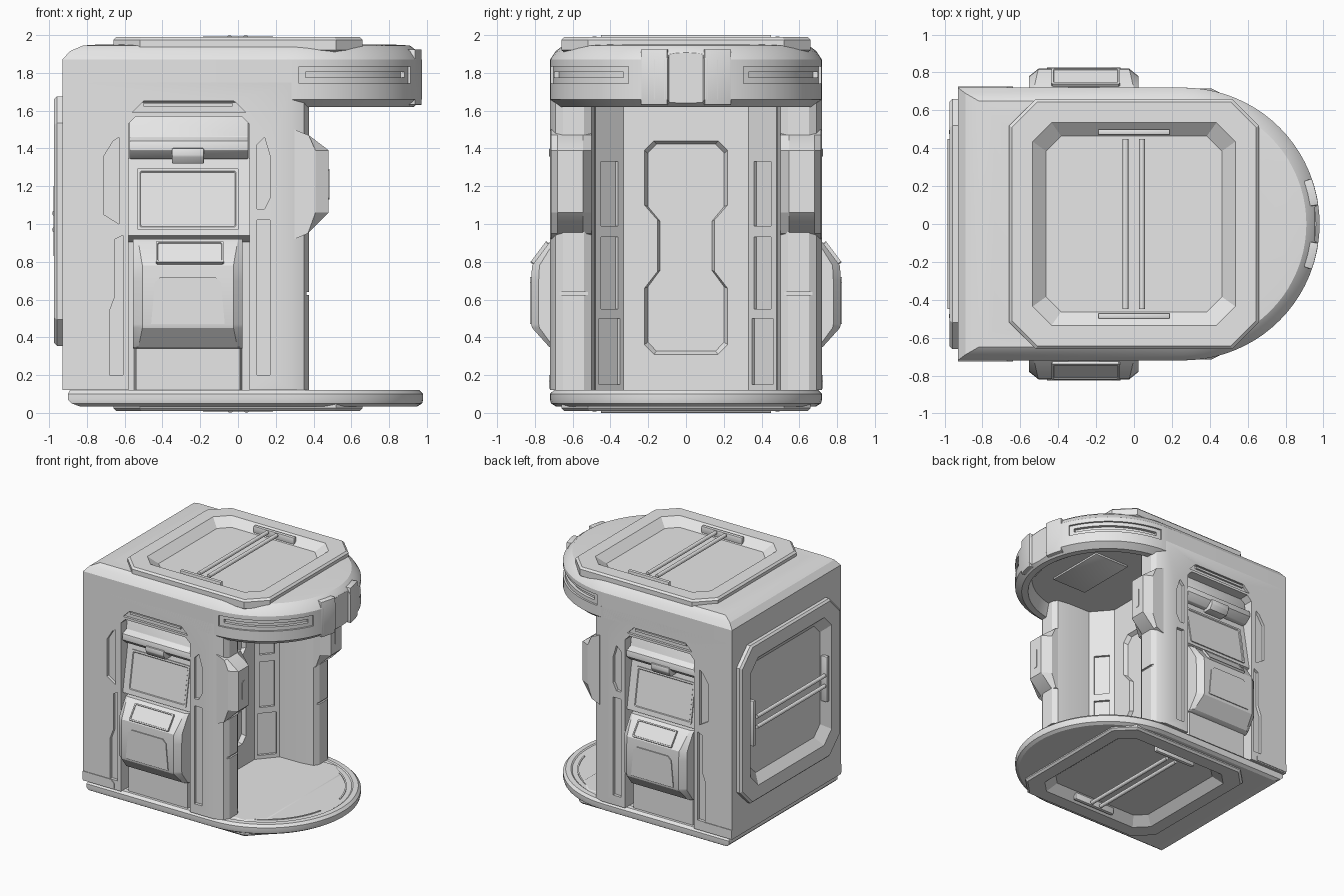
import bpy, bmesh, math
from mathutils import Matrix, Vector

if "Cube" in bpy.data.objects:
    bpy.data.objects.remove(bpy.data.objects["Cube"])

GREY = bpy.data.materials.new("light_grey")
GREY.diffuse_color = (0.8, 0.8, 0.8, 1)
GREY.use_nodes = True
GREY.node_tree.nodes["Principled BSDF"].inputs["Base Color"].default_value = GREY.diffuse_color


def prism(pts, axis, a, b):
    """Two rings: a 2D outline swept along one axis from a to b."""
    put = {'x': lambda u, v, w: (w, u, v),
           'y': lambda u, v, w: (u, w, v),
           'z': lambda u, v, w: (u, v, w)}[axis]
    return [[put(u, v, w) for u, v in pts] for w in (a, b)]


def box(x0, x1, y0, y1, z0, z1):
    return prism([(x0, y0), (x1, y0), (x1, y1), (x0, y1)], 'z', z0, z1)


def octagon(x0, x1, y0, y1, c):
    return [(x0 + c, y0), (x1 - c, y0), (x1, y0 + c), (x1, y1 - c),
            (x1 - c, y1), (x0 + c, y1), (x0, y1 - c), (x0, y0 + c)]


def arc(r, a0, a1, n=12):
    """Points on the booth's round end."""
    return [(0.26 + r * math.cos(math.radians(a0 + (a1 - a0) * i / n)),
             r * math.sin(math.radians(a0 + (a1 - a0) * i / n))) for i in range(n + 1)]


def arc_block(r0, r1, a0, a1, z0, z1):
    return prism(arc(r0, a0, a1) + arc(r1, a1, a0), 'z', z0, z1)


def d_ring(x0, inset, z):
    """D-shaped outline: straight back, round front."""
    r = 0.72 - inset
    return [(x, y, z) for x, y in [(x0, -r)] + arc(r, -90, 90, 40) + [(x0, r)]]


def make(name, lofts, mirror=False, bevel=0, matrix=None):
    bm = bmesh.new()
    for rings in lofts:
        vr = [[bm.verts.new(p) for p in ring] for ring in rings]
        n = len(vr[0])
        for lo, hi in zip(vr, vr[1:]):
            for i in range(n):
                j = (i + 1) % n
                bm.faces.new((lo[i], lo[j], hi[j], hi[i]))
        bm.faces.new(vr[0][::-1])
        bm.faces.new(vr[-1])
    bm.normal_update()
    bmesh.ops.recalc_face_normals(bm, faces=bm.faces[:])
    if bevel:
        bmesh.ops.bevel(bm, geom=bm.edges[:], offset=bevel, segments=2,
                        profile=0.5, affect='EDGES', clamp_overlap=True)
    if matrix:
        bm.transform(matrix)
    if mirror:
        dup = bmesh.ops.duplicate(bm, geom=bm.verts[:] + bm.edges[:] + bm.faces[:])['geom']
        for v in dup:
            if isinstance(v, bmesh.types.BMVert):
                v.co.y = -v.co.y
        bmesh.ops.reverse_faces(bm, faces=[f for f in dup if isinstance(f, bmesh.types.BMFace)])
    bm.normal_update()
    me = bpy.data.meshes.new(name)
    bm.to_mesh(me)
    bm.free()
    me.materials.append(GREY)
    ob = bpy.data.objects.new(name, me)
    bpy.context.collection.objects.link(ob)
    return ob


def cut(ob, lofts, mirror=False, matrix=None):
    cutter = make("cutter", lofts, mirror, 0, matrix)
    mod = ob.modifiers.new("cut", 'BOOLEAN')
    mod.operation, mod.solver, mod.object = 'DIFFERENCE', 'EXACT', cutter
    bpy.context.view_layer.update()
    me = bpy.data.meshes.new_from_object(
        ob.evaluated_get(bpy.context.evaluated_depsgraph_get()))
    ob.modifiers.clear()
    ob.data = me
    bpy.data.objects.remove(cutter)


# Main body with the standing alcove in its plan
half = [(-0.08, 0.33), (0.05, 0.48), (0.25, 0.483), (0.35, 0.50), (0.375, 0.54), (0.375, 0.65),
        (0.35, 0.69), (0.28, 0.72), (-0.93, 0.72)]
plan = half + [(x, -y) for x, y in reversed(half)]
body = make("booth_body", [prism(plan, 'z', 0.12, 1.75)])

# Console niches on both long sides
niche = [(-0.58, 0.05), (0.06, 0.05), (0.06, 1.53), (0.02, 1.57), (-0.54, 1.57), (-0.58, 1.53)]
cut(body, [prism(niche, 'y', -0.80, -0.60)], True)

# Recessed side trims, dent above the niche and column seams
trims = [
    [(-0.71, 1.05), (-0.63, 1.00), (-0.63, 1.46), (-0.66, 1.44), (-0.71, 1.36)],
    [(-0.68, 0.20), (-0.61, 0.20), (-0.61, 0.94), (-0.65, 0.92), (-0.65, 0.62), (-0.68, 0.54)],
    [(0.10, 0.20), (0.17, 0.20), (0.17, 1.02), (0.10, 1.02)],
    [(0.10, 1.08), (0.14, 1.08), (0.17, 1.14), (0.17, 1.36), (0.14, 1.46), (0.10, 1.42)],
]
cut(body, [prism(t, 'y', -0.80, -0.695) for t in trims]
    + [prism([(-0.56, 1.59), (0.04, 1.59), (-0.02, 1.65), (-0.50, 1.65)], 'y', -0.80, -0.70),
       box(0.362, 0.45, -0.80, -0.47, 0.625, 0.64)], True)

# Alcove: hourglass back panel and slanted wall recesses
glass = [(0.17, 0.31), (0.22, 0.36), (0.22, 0.66), (0.15, 0.75), (0.15, 1.02),
         (0.22, 1.10), (0.22, 1.39), (0.17, 1.44)]
glass += [(-y, z) for y, z in reversed(glass)]
inner = [(y * 0.92, 0.875 + (z - 0.875) * 0.97) for y, z in glass]
cut(body, [[[(-0.11, y, z) for y, z in inner], [(-0.08, y, z) for y, z in glass],
            [(0.0, y, z) for y, z in glass]]])
t, n, c = Vector((0.655, -0.756)), Vector((0.756, 0.655)), Vector((-0.015, -0.405))
for z0, z1, w in ((0.99, 1.33, 0.06), (0.55, 0.93, 0.06), (0.15, 0.50, 0.075)):
    quad = [c + t * w * i + n * 0.02 * j for i, j in ((-1, -1), (1, -1), (1, 1), (-1, 1))]
    cut(body, [prism(quad, 'z', z0, z1)], True)

# Roof and round canopy
canopy = make("roof_canopy", [[
    d_ring(-0.76, 0.13, 1.73), d_ring(-0.76, 0.10, 1.62), d_ring(-0.89, 0.05, 1.62),
    d_ring(-0.93, 0.0, 1.66), d_ring(-0.93, 0.0, 1.87), d_ring(-0.89, 0.03, 1.915),
    d_ring(-0.82, 0.07, 1.945), d_ring(-0.74, 0.16, 1.95)]])
cut(canopy, [arc_block(0.705, 0.80, -85, -25, 1.745, 1.835)], True)
cut(canopy, [arc_block(0.68, 0.80, -82, -28, 1.775, 1.805)], True)
make("canopy_brow_blocks", [arc_block(0.60, 0.72, -19.5, -8, 1.63, 1.925)], True, 0.012)
cut(canopy, [prism([(0.955, -0.09), (1.1, -0.16), (1.1, 0.16), (0.955, 0.09)], 'z', 1.55, 2.0)])
make("ceiling_panel", [box(0.28, 0.60, -0.26, 0.26, 1.715, 1.74)], bevel=0.008)
make("slot_trim", [box(-0.50, -0.03, -0.715, -0.69, 1.622, 1.64)], True)

# Base plate
base = make("base_plate", [[
    d_ring(-0.84, 0.03, 0.035), d_ring(-0.88, 0.005, 0.05), d_ring(-0.90, 0.0, 0.07),
    d_ring(-0.90, 0.0, 0.10), d_ring(-0.89, 0.02, 0.12), d_ring(-0.84, 0.06, 0.122),
    d_ring(-0.83, 0.07, 0.115)]])
make("floor_arc", [arc_block(0.60, 0.612, -75, -12, 0.11, 0.12)], True)
make("corner_feet", [prism([(-0.93, 0.13), (-0.64, 0.13), (-0.64, 0.17), (-0.67, 0.20),
                            (-0.93, 0.20)], 'y', -0.725, -0.60)], True)

# Column shoulder pods with slot lights
pod = [(0.30, 0.92), (0.37, 0.95), (0.48, 1.06), (0.48, 1.39), (0.375, 1.47), (0.30, 1.50)]
make("column_pod", [[[(x, y, z) for x, z in pod] for y in (-0.715, -0.70)]
                    and [[(min(x, lim), y, z) for x, z in pod] for y, lim in
                         ((-0.715, 0.41), (-0.68, 0.48), (-0.545, 0.48), (-0.50, 0.41))]], True)
make("pod_slot", [prism(octagon(-0.63, -0.595, 1.13, 1.29, 0.008), 'x', 0.47, 0.484)], True)

# Console niche contents
header = [(-0.59, 1.57), (-0.64, 1.57), (-0.66, 1.46), (-0.71, 1.44), (-0.715, 1.39),
          (-0.66, 1.345), (-0.59, 1.345)]
make("niche_header", [prism(header, 'x', -0.575, 0.055)], True, 0.006)
make("header_latch", [prism([(-0.62, 1.41), (-0.725, 1.40), (-0.725, 1.36), (-0.70, 1.32),
                             (-0.62, 1.32)], 'x', -0.35, -0.18)], True, 0.006)
make("screen_mount", [prism([(-0.59, 1.35), (-0.625, 1.35), (-0.695, 0.94), (-0.59, 0.90)],
                            'x', -0.58, 0.06)], True)


# Screen and keypad: raised frames with sunken displays, tilted
def sheet(w, h, z, ch=0.006):
    return [(x, y, z) for x, y in octagon(-w, w, -h, h, ch)]


tilt = Matrix.Translation((-0.265, -0.659, 1.13)) @ Matrix.Rotation(math.radians(80.3), 4, 'X')
make("screen", [[sheet(0.27, 0.165, -0.01), sheet(0.27, 0.165, 0.012), sheet(0.255, 0.15, 0.012),
                 sheet(0.25, 0.145, 0.006)]], True, 0, tilt)
pad = Matrix.Translation((-0.255, -0.771, 0.845)) @ Matrix.Rotation(math.radians(53), 4, 'X')
make("keypad", [[sheet(0.18, 0.07, -0.01), sheet(0.18, 0.07, 0.014),
                 sheet(0.17, 0.06, 0.014), sheet(0.168, 0.058, 0.009)]], True, 0, pad)


# Console body: rings stacked in height, each with its own reach
def console_ring(z, reach):
    k = reach / 0.22
    return [(-0.555, -0.60, z), (-0.555, -0.60 - reach + 0.04 * k, z),
            (-0.555 + 0.05 * k, -0.60 - reach, z), (0.025 - 0.05 * k, -0.60 - reach, z),
            (0.025, -0.60 - reach + 0.04 * k, z), (0.025, -0.60, z)]


make("console", [[console_ring(z, r) for z, r in (
    (0.34, 0.10), (0.35, 0.125), (0.45, 0.215), (0.47, 0.22), (0.70, 0.22),
    (0.78, 0.215), (0.90, 0.125), (0.92, 0.10))]], True)
make("console_leg", [prism([(-0.55, -0.60), (-0.54, -0.68), (0.01, -0.68), (0.02, -0.60)],
                           'z', 0.12, 0.36)], True)
make("console_front_panel", [prism([(-0.46, 0.47), (-0.07, 0.47), (-0.09, 0.69), (-0.12, 0.72),
                                    (-0.41, 0.72), (-0.44, 0.69)], 'y', -0.827, -0.81)], True)


# Octagonal hatches on the roof, the underside and the flat end
def hatch(name, m, hosts):
    def ring(h, ch, z):
        return [(x, y, z) for x, y in octagon(-h, h, -h, h, ch)]
    for host in hosts:
        cut(host, [[ring(0.56, 0.11, -0.045), ring(0.56, 0.11, 0.10)]], matrix=m)
    make(name + "_frame", [[ring(0.60, 0.12, -0.06), ring(0.66, 0.14, -0.02), ring(0.66, 0.14, 0.035),
                            ring(0.645, 0.135, 0.05), ring(0.535, 0.10, 0.05),
                            ring(0.465, 0.08, -0.01)]], matrix=m)
    rods = []
    for x in (-0.045, 0.042):
        rods.append([[(x + 0.016 * math.cos(a * math.pi / 6), y, 0.044 + 0.016 * math.sin(a * math.pi / 6))
                      for a in range(12)] for y in (-0.45, 0.45)])
    make(name + "_rods", rods, matrix=m)
    make(name + "_handles", [box(-0.19, 0.19, y - 0.015, y + 0.015, -0.005, 0.052)
                             for y in (-0.485, 0.485)], bevel=0.006, matrix=m)


hatch("roof_hatch", Matrix.Translation((0, 0, 1.94)), [canopy])
hatch("floor_hatch", Matrix.Translation((0, 0, 0.06)) @ Matrix.Rotation(math.pi, 4, 'Y'), [base])
hatch("end_hatch", Matrix.Translation((-0.924, 0, 1.015)) @ Matrix.Rotation(-math.pi / 2, 4, 'Y'),
      [body])

# Smooth curved parts, keep hard edges
for ob in bpy.context.scene.objects:
    ob.select_set(True)
bpy.context.view_layer.objects.active = body
bpy.ops.object.shade_smooth_by_angle(angle=math.radians(25))
